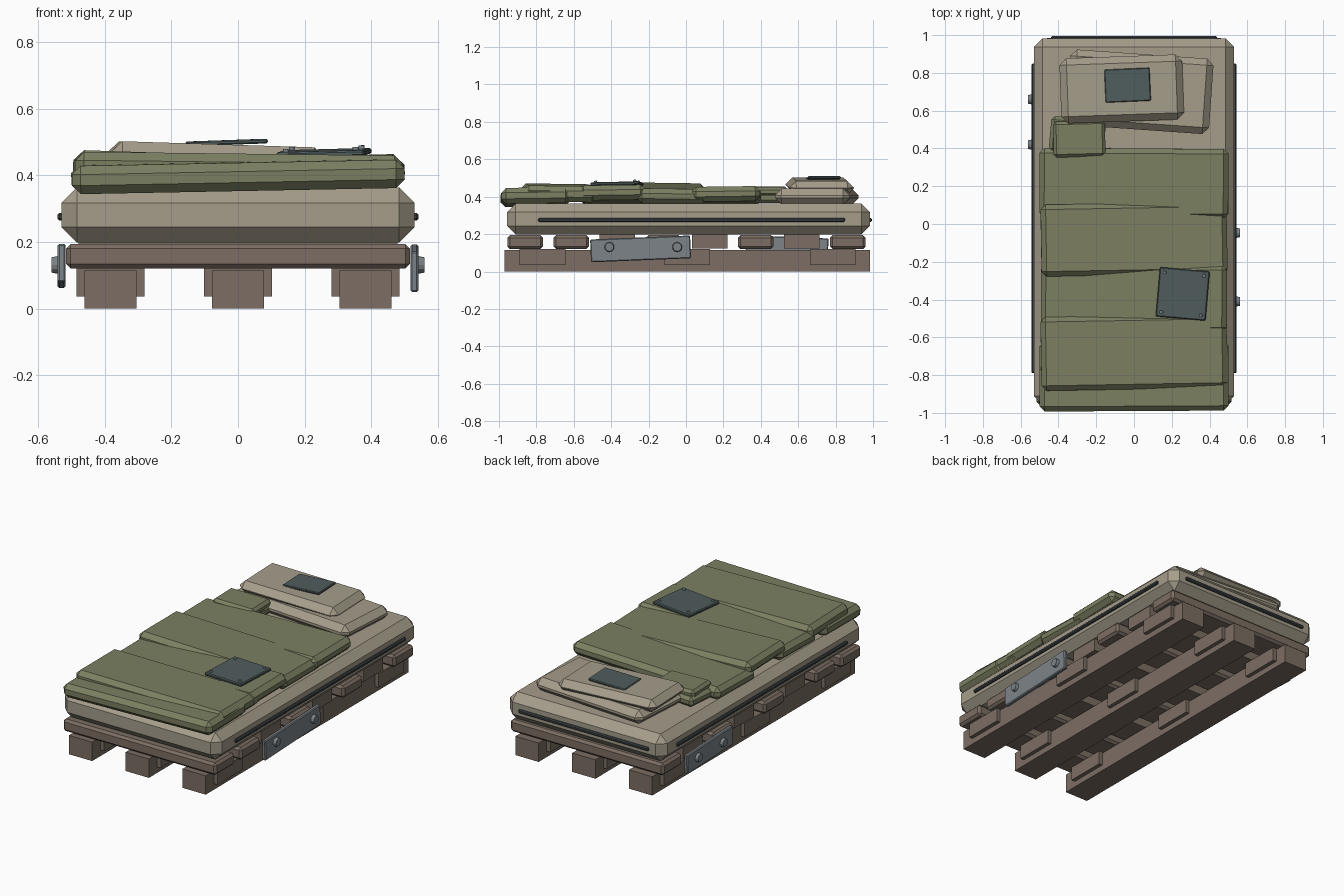
import bpy, bmesh
from math import radians
from mathutils import Matrix, Euler

if "Cube" in bpy.data.objects:
    bpy.data.objects.remove(bpy.data.objects["Cube"])


def mat(name, r, g, b):
    m = bpy.data.materials.new(name)
    m.diffuse_color = (r, g, b, 1)
    m.use_nodes = True
    m.node_tree.nodes["Principled BSDF"].inputs["Base Color"].default_value = m.diffuse_color
    return m


WOOD = mat("wood", .20, .155, .125)
CANVAS = mat("canvas", .38, .34, .26)
GREEN = mat("green_cloth", .20, .215, .12)
PATCH = mat("dark_patch", .08, .108, .108)
METAL = mat("metal", .20, .23, .25)
TRIM = mat("dark_trim", .045, .055, .06)


def finish(bm, name, m, loc, rot):
    me = bpy.data.meshes.new(name)
    bm.to_mesh(me)
    bm.free()
    me.materials.append(m)
    ob = bpy.data.objects.new(name, me)
    ob.location = loc
    ob.rotation_euler = [radians(a) for a in rot]
    bpy.context.collection.objects.link(ob)
    return ob


def box(name, m, loc, size, bevel=0.0, rot=(0, 0, 0)):
    """Chamfered box given by centre and full size."""
    bm = bmesh.new()
    bmesh.ops.create_cube(bm, size=1, matrix=Matrix.Diagonal((*size, 1)))
    if bevel:
        bmesh.ops.bevel(bm, geom=bm.edges[:], offset=bevel, segments=1,
                        profile=0.5, affect='EDGES')
    return finish(bm, name, m, loc, rot)


def stud(name, m, loc, r, h, rot=(0, 0, 0)):
    """Short tapered twelve-sided stud along its own z."""
    bm = bmesh.new()
    bmesh.ops.create_cone(bm, cap_ends=True, segments=12, radius1=r,
                          radius2=r * .85, depth=h)
    return finish(bm, name, m, loc, rot)


# Pallet runners with spacer blocks
for i, x in enumerate((-.383, 0, .383)):
    box(f"runner_{i}", WOOD, (x, .007, .0575), (.157, 1.955, .115))
    for j, y in enumerate((-.768, .007, .785)):
        box(f"spacer_block_{i}_{j}", WOOD, (x, y, .0785), (.205, .245, .085))

# Pallet slats: long ones reach the plates, short ones are set back
for i in range(8):
    y = -.86 + i * .2465
    if i in (2, 4, 6):
        box(f"short_slat_{i}", WOOD, (0, y, .161), (.96, .19, .076))
    else:
        box(f"long_slat_{i}", WOOD, (0, y, .157), (1.034, .19, .074), .014)

# Side repair plates with bolts: side, centre y, centre z, length, height, tilt, bolt y values
for side, y, z, ln, h, tilt, bolts in (
        (1, -.243, .121, .535, .122, 2.3, (-.41, -.047)),
        (-1, .54, .128, .44, .115, -2.3, (.42, .66))):
    n = "right" if side > 0 else "left"
    box(f"{n}_plate", METAL, (side * .53, y, z), (.024, ln, h), .005, (tilt, 0, 0))
    for k, by in enumerate(bolts):
        stud(f"{n}_bolt_{k}", METAL, (side * .55, by, .131), .027, .02,
             (0, side * 90, 0))

# Mattress
box("mattress", CANVAS, (0, .013, .281), (1.06, 1.94, .165), .046)

# Seam trims on both sides and the back
for side in (-1, 1):
    box(f"side_trim_{side}", TRIM, (side * .533, .03, .276), (.02, 1.64, .022), .006)
box("back_trim", TRIM, (0, .984, .276), (.88, .02, .022), .006)

# Blanket folds: y front, y back, centre top z, thickness, roll, yaw, width
folds = (
    (-.99, -.62, .440, .085, -1.1, .3, 1.0),
    (-.875, -.485, .463, .085, .7, 1.0, .985),
    (-.57, -.215, .449, .08, -1.6, -.4, .985),
    (-.27, .11, .458, .08, 1.9, 1.0, .985),
    (.03, .40, .443, .08, -1.4, -.4, 1.0),
)
for i, (y0, y1, top, t, roll, yaw, w) in enumerate(folds):
    pitch = -.8 if i in (1, 3) else .8
    box(f"blanket_fold_{i}", GREEN, (0, (y0 + y1) / 2, top - t / 2),
        (w, y1 - y0, t), .026, (pitch, roll, yaw))

# Turned-back blanket corner
box("blanket_corner_lower", GREEN, (-.30, .465, .395), (.29, .19, .06), .018, (0, 0, -5))
box("blanket_corner_upper", GREEN, (-.29, .45, .428), (.275, .19, .05), .016, (0, 1, 1.5))

# Pillow in two layers
box("pillow_lower", CANVAS, (.03, .70, .40), (.76, .40, .085), .035, (0, 0, -4))
box("pillow_upper", CANVAS, (-.065, .715, .456), (.65, .345, .075), .036, (0, 1.8, 2))

# Pillow patch
box("pillow_patch", PATCH, (-.034, .735, .499), (.24, .175, .014), .004, (0, -2, 2.5))

# Blanket patch with corner studs
bx, by, bz = .258, -.37, .467
rot = (1.5, -1.5, -5)
box("blanket_patch", PATCH, (bx, by, bz), (.265, .262, .018), .005, rot)
R = Euler([radians(a) for a in rot]).to_matrix()
for sx in (-1, 1):
    for sy in (-1, 1):
        p = R @ Matrix.Diagonal((.105, .105, 1)) @ Matrix.Translation((0, 0, 0)).to_3x3() \
            @ Euler((0, 0, 0)).to_matrix().col[0] * sx
        p += R.col[1] * (.105 * sy) + R.col[2] * .012
        stud(f"patch_stud_{sx}_{sy}", METAL, (bx + p.x, by + p.y, bz + p.z), .01, .012, rot)
